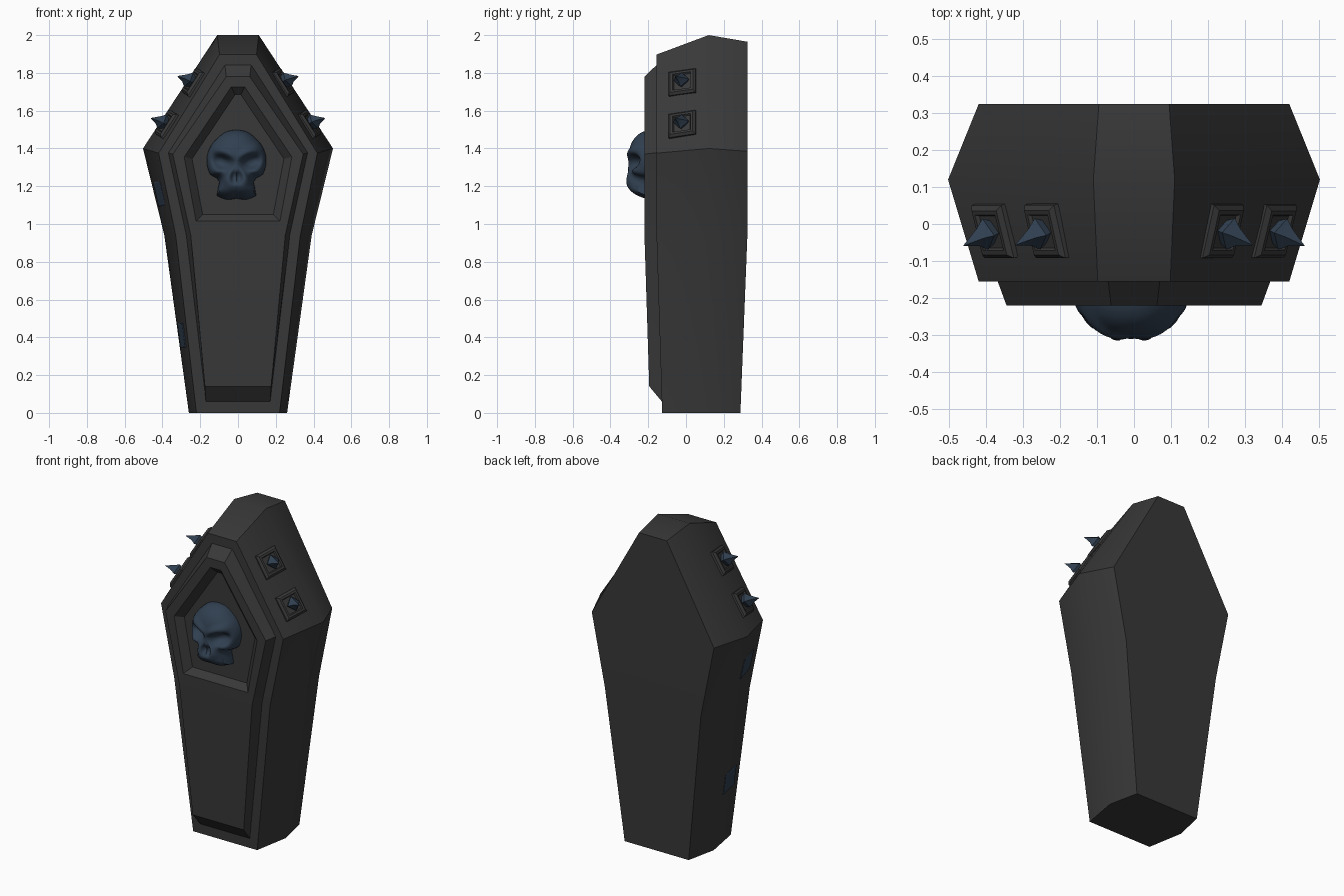
import bpy, bmesh, math
from mathutils import Vector

if "Cube" in bpy.data.objects:
    bpy.data.objects.remove(bpy.data.objects["Cube"])


def material(name, rgb):
    m = bpy.data.materials.new(name)
    m.diffuse_color = (*rgb, 1)
    m.use_nodes = True
    m.node_tree.nodes["Principled BSDF"].inputs["Base Color"].default_value = m.diffuse_color
    return m


DARK = material("dark_stone", (0.04, 0.04, 0.04))
BLUE = material("blue_metal", (0.03, 0.05, 0.08))


def make(name, verts, faces, mat, angle=40):
    me = bpy.data.meshes.new(name)
    me.from_pydata([tuple(v) for v in verts], [], faces)
    bm = bmesh.new()
    bm.from_mesh(me)
    bmesh.ops.recalc_face_normals(bm, faces=bm.faces)
    bm.to_mesh(me)
    bm.free()
    ob = bpy.data.objects.new(name, me)
    bpy.context.collection.objects.link(ob)
    me.materials.append(mat)
    bpy.ops.object.select_all(action='DESELECT')
    ob.select_set(True)
    bpy.context.view_layer.objects.active = ob
    bpy.ops.object.shade_smooth_by_angle(angle=math.radians(angle))
    return ob


def ring(half, y):
    """Mirror a right-hand (x, z) profile into a closed outline."""
    pts = half + [(-x, z) for x, z in reversed(half)]
    return [Vector((x, y(z), z)) for x, z in pts]


def bridge(a, b, n):
    return [(a + i, a + (i + 1) % n, b + (i + 1) % n, b + i) for i in range(n)]


def taper(top, bottom):
    return lambda z: top if z >= 0.94 else bottom + (top - bottom) * z / 0.94


# coffin body: three lofted outlines
mid = [(0.11, 2.0), (0.503, 1.4), (0.39, 0.94), (0.26, 0)]
front = [(0.098, 1.897), (0.42, 1.375), (0.33, 0.94), (0.22, 0)]
back = [(0.095, 1.965), (0.42, 1.385), (0.33, 0.94), (0.22, 0)]
y_front = taper(-0.156, -0.126)
verts = ring(front, y_front) + ring(mid, taper(0.12, 0.10)) + ring(back, taper(0.325, 0.288))
faces = bridge(0, 8, 8) + bridge(8, 16, 8)
for s in (0, 16):
    faces += [(s + i, s + i + 1, s + 6 - i, s + 7 - i) for i in range(3)]
make("coffin_body", verts, faces, DARK)

# raised lid with a recessed window
base = [(0.07, 1.845), (0.37, 1.378), (0.275, 0.94), (0.17, 0.055)]
face = [(0.062, 1.78), (0.345, 1.37), (0.25, 0.94), (0.175, 0.14)]
rim = [(0.036, 1.725), (0.285, 1.355), (0.222, 1.015)]
floor = [(0.015, 1.685), (0.243, 1.345), (0.187, 1.05)]
verts = (ring(base, lambda z: y_front(z) + 0.004) + ring(face, taper(-0.22, -0.19))
         + ring(rim, lambda z: -0.22) + ring(floor, lambda z: -0.18))
faces = bridge(0, 8, 8) + bridge(16, 22, 6) + [(22, 23, 26, 27), (23, 24, 25, 26)]
outer, inner = [8, 9, 10, 13, 14, 15], [16, 17, 18, 19, 20, 21]
for i in range(6):
    j = (i + 1) % 6
    faces.append((outer[i], outer[j], inner[j], inner[i]))
faces.append((10, 11, 12, 13))
make("lid", verts, faces, DARK, 30)


def patch(a, b, side, u, v):
    """Point and local axes on a front side face between profile points a and b."""
    corner = lambda prof, i, y: Vector((prof[i][0] * side, y, prof[i][1]))
    m0, m1 = corner(mid, a, 0.12), corner(mid, b, 0.12)
    f0, f1 = corner(front, a, -0.156), corner(front, b, -0.156)
    p = m0.lerp(m1, u).lerp(f0.lerp(f1, u), v)
    du = (m1 - m0).lerp(f1 - f0, v).normalized()
    dv = (f0 - m0).lerp(f1 - m1, u)
    n = du.cross(dv).normalized()
    if n.x * side < 0:
        n = -n
    dv = n.cross(du).normalized()
    return p, du, dv, n


def square_stack(name, frame, levels, mat, lean=Vector((0, 0, 0)), turn=0, angle=25):
    """Stack of square rings: (half length, half width, height, lean amount)."""
    p, du, dv, n = frame
    vs, fs = [], []
    for hl, hw, h, k in levels:
        for i in range(4):
            a = math.radians(45 + 90 * i + turn)
            c, s = math.cos(a) * 2 ** 0.5, math.sin(a) * 2 ** 0.5
            vs.append(p + du * hl * c + dv * hw * s + n * h + lean * k)
    for r in range(len(levels) - 1):
        fs += bridge(4 * r, 4 * r + 4, 4)
    e = len(vs)
    fs += [(3, 2, 1, 0), (e - 4, e - 3, e - 2, e - 1)]
    make(name, vs, fs, mat, angle)


# spiked plates on both shoulders
for side, word in ((1, "right"), (-1, "left")):
    for k, u in ((1, 0.36), (2, 0.755)):
        fr = patch(0, 1, side, u, 0.5)
        square_stack(f"{word}_plate_{k}", fr,
                     [(0.076, 0.076, -0.02, 0), (0.074, 0.074, 0.01, 0), (0.062, 0.062, 0.022, 0),
                      (0.05, 0.05, 0.022, 0), (0.045, 0.045, 0.012, 0)], DARK)
        square_stack(f"{word}_spike_{k}", fr,
                     [(0.02, 0.02, 0.005, 0), (0.031, 0.031, 0.035, 0), (0.017, 0.017, 0.056, 0.25),
                      (0.007, 0.007, 0.078, 0.7), (0.001, 0.001, 0.092, 1)], BLUE,
                     Vector((0.012 * side, -0.015, -0.012)), 40)

# hinges on the left side
for k, z in ((1, 1.165), (2, 0.41)):
    a = 1 if z > 0.94 else 2
    u = (mid[a][1] - z) / (mid[a][1] - mid[a + 1][1])
    square_stack(f"hinge_{k}", patch(a, a + 1, -1, u, 0.45),
                 [(0.065, 0.07, -0.01, 0), (0.065, 0.07, 0.004, 0), (0.06, 0.064, 0.007, 0)], BLUE)

# skull relief: polar dome with pressed-in sockets and nose
CX, CZ = -0.008, 1.33
half = [(0, .168), (.05, .16), (.1, .125), (.14, .075), (.157, .02), (.152, -.035), (.138, -.07),
        (.105, -.085), (.088, -.11), (.105, -.18), (.055, -.2), (0, -.195)]
polar = [(math.atan2(x, z), math.hypot(x, z)) for x, z in half]


def radius(t):
    t = abs(t)
    for (t0, r0), (t1, r1) in zip(polar, polar[1:]):
        if t <= t1 + 1e-6:
            return r0 + (r1 - r0) * (t - t0) / (t1 - t0)
    return polar[-1][1]


def bump(x, z, cx, cz, sx, sz, tilt=0):
    dx, dz = x - cx, z - cz
    a, b = dx * math.cos(tilt) + dz * math.sin(tilt), dz * math.cos(tilt) - dx * math.sin(tilt)
    return math.exp(-((a / sx) ** 2 + (b / sz) ** 2) ** 1.5)


def skull_depth(x, z, r):
    ax = abs(x)
    d = 0.125 * math.sqrt(max(0, 1 - r ** 2.6))
    edge = 1 - r ** 8
    d += edge * (0.03 * bump(ax, z, 0, -0.14, 0.10, 0.08)
                 + 0.014 * bump(ax, z, 0.075, 0.055, 0.075, 0.025, 0.4)
                 + 0.014 * bump(ax, z, 0.12, -0.055, 0.04, 0.02)
                 - 0.055 * bump(ax, z, 0.078, 0.0, 0.052, 0.036, 0.35)
                 - 0.035 * bump(ax, z, 0.012, -0.085, 0.018, 0.03)
                 - 0.025 * bump(ax, z, 0.09, -0.115, 0.03, 0.03))
    return d


N, R = 72, 26
verts, faces = [Vector((CX, -0.18 - skull_depth(0, 0, 0), CZ))], []
for j in range(1, R + 1):
    r = math.sin(j / R * math.pi / 2)
    for i in range(N):
        t = -math.pi + 2 * math.pi * i / N
        q = radius(t) * r
        x, z = q * math.sin(t), q * math.cos(t)
        verts.append(Vector((CX + x, -0.18 - skull_depth(x, z, r), CZ + z)))
faces += [(0, 1 + i, 1 + (i + 1) % N) for i in range(N)]
for j in range(R - 1):
    faces += bridge(1 + j * N, 1 + (j + 1) * N, N)
faces.append(tuple(range(1 + (R - 1) * N, 1 + R * N)))
make("skull", verts, faces, BLUE, 60)
